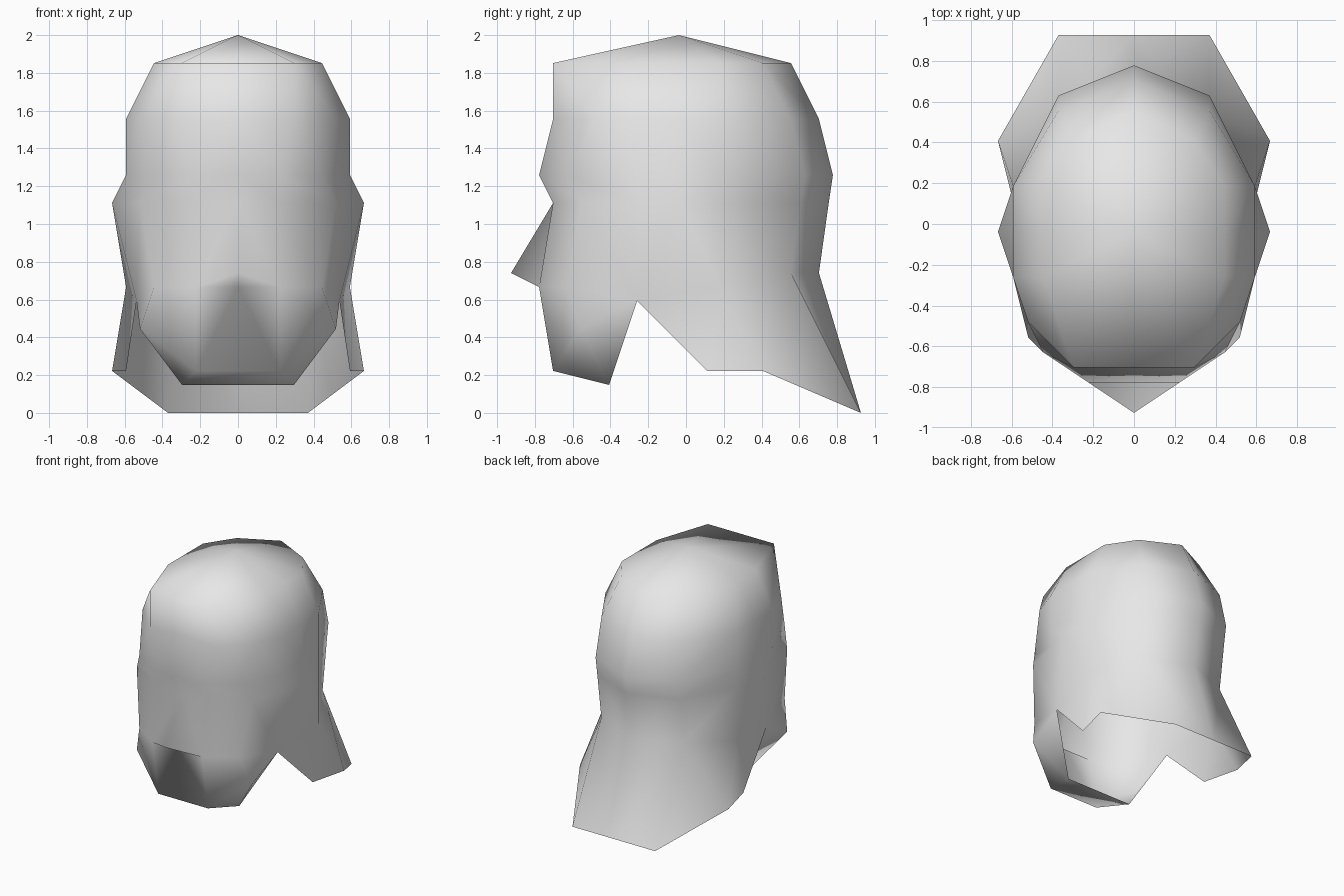
import bpy
import bmesh
from mathutils import Vector

default_cube = bpy.data.objects.get("Cube")
if default_cube:
    bpy.data.objects.remove(default_cube, do_unlink=True)

# Points are whole steps on a modelling lattice, half a step off centre in depth
STEP = 2 / 27


def place(x, y, z):
    return Vector((x, y - 0.5, z)) * STEP


def level(points, z):
    """Half ring of points at one height, running from front to back."""
    return [place(x, y, z) for x, y in points]


def path(points):
    return [place(*p) for p in points]


bm = bmesh.new()
shared = {}


def vert(p):
    key = tuple(round(c, 4) for c in p)
    if key not in shared:
        shared[key] = bm.verts.new(p)
    return shared[key]


def face(corners):
    """Add a face, collapsing repeated corners into a triangle or nothing."""
    verts = list(dict.fromkeys(vert(p) for p in corners))
    if len(verts) > 2:
        bm.faces.new(verts)


def band(upper, lower):
    """Skin the strip between two rows of equal length."""
    for i in range(len(upper) - 1):
        face((upper[i], lower[i], lower[i + 1], upper[i + 1]))


# Dome rows
side = [(8, -3), (8, 0), (8, 3)]
apex = place(0, 0, 27)
crown = level([(0, -9), (4, -9), (4, -9), (6, -3), (6, 0), (6, 3), (4, 6), (0, 8)], 25)
forehead = level([(0, -9), (4, -9), (7, -6)] + side + [(5, 8), (0, 10)], 21)
brow = level([(0, -10), (3, -10), (6, -8)] + side + [(5, 9), (0, 11)], 17)
eyes = level([(0, -9), (3, -9), (7, -7), (8, -3), (9, 0), (8, 3), (5, 8.7), (0, 10.7)], 15)

# Nose, cheek and nape row, with the notch between mask and neck guard
notch = (7.25, -3, 8)
cheeks = path([(0, -12, 10), (3, -10, 9), (6, -8, 9), notch, notch,
               (8, 3, 9), (5, 8, 10), (0, 10, 10)])

band([apex] * len(crown), crown)
for upper, lower in ((crown, forehead), (forehead, brow), (brow, eyes), (eyes, cheeks)):
    band(upper, lower)

# Underside of the nose
nose_base = place(0, -10, 9)
face((cheeks[0], nose_base, cheeks[1]))

# Lower mask and the chin underneath
jaw = path([(0, -9, 3), (3, -9, 3), (7, -7, 6), notch])
chin = path([(0, -5, 2), (4, -5, 2), (4, -5, 2), notch])
band([nose_base] + cheeks[1:4], jaw)
band(jaw, chin)

# Flared neck guard
nape = cheeks[4:7] + [cheeks[6], cheeks[7]]
hem = path([notch, (8, 2, 3), (9, 6, 3), (5, 13, 0), (0, 13, 0)])
band(nape, hem)

# Consistent outward normals
bmesh.ops.recalc_face_normals(bm, faces=bm.faces)
bm.normal_update()
if vert(apex).normal.z < 0:
    bmesh.ops.reverse_faces(bm, faces=bm.faces)

mesh = bpy.data.meshes.new("helmet_shell")
bm.to_mesh(mesh)
bm.free()
for polygon in mesh.polygons:
    polygon.use_smooth = True

helmet = bpy.data.objects.new("helmet_shell", mesh)
bpy.context.collection.objects.link(helmet)

# Second half
mirror = helmet.modifiers.new("mirror_halves", "MIRROR")
mirror.use_axis[0] = True
mirror.use_clip = True
mirror.merge_threshold = 0.001

# Plain light grey
grey = bpy.data.materials.new("light_grey")
grey.use_nodes = True
colour = (0.8, 0.8, 0.8, 1)
grey.diffuse_color = colour
grey.node_tree.nodes["Principled BSDF"].inputs["Base Color"].default_value = colour
mesh.materials.append(grey)
